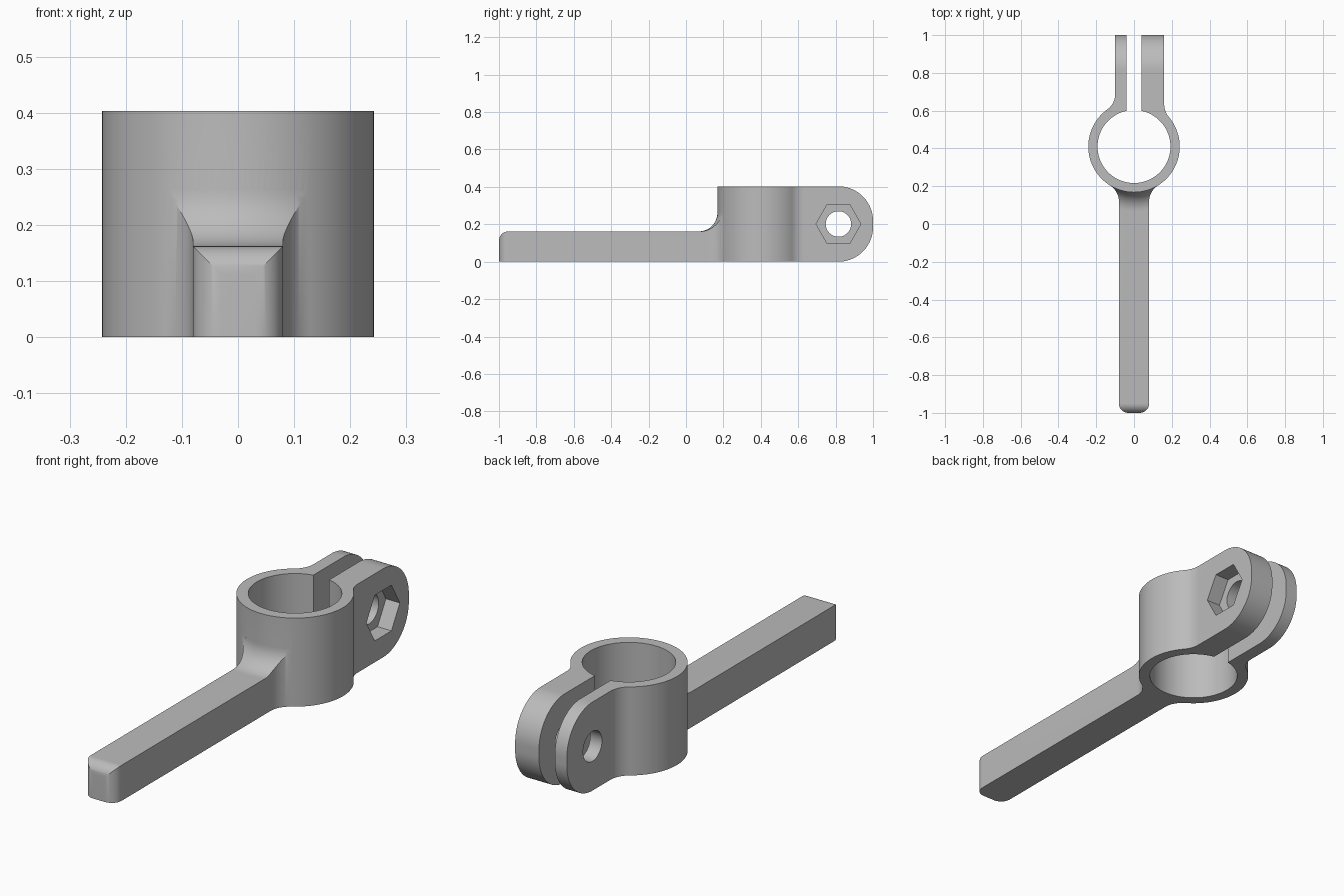
import bpy, bmesh
from math import radians, degrees, cos, sin, sqrt, atan2, pi
from mathutils import Matrix, Vector

cube = bpy.data.objects.get("Cube")
if cube:
    bpy.data.objects.remove(cube, do_unlink=True)

# Main dimensions
CY, R_OUT, R_IN, HEIGHT = 0.41, 0.242, 0.193, 0.403
FILLET, SLOT = 0.1, 0.04
BAR_W, BAR_H, BAR_R = 0.08, 0.162, 0.05
BOLT_Y, BOLT_Z, END_R = 0.815, 0.2015, 0.185

steel = bpy.data.materials.new("plain grey")
steel.use_nodes = True
GREY = (0.5, 0.5, 0.5, 1)
steel.diffuse_color = GREY
steel.node_tree.nodes["Principled BSDF"].inputs["Base Color"].default_value = GREY


def arc(cx, cy, r, a0, a1, n=16):
    """Points on an arc, angles in degrees."""
    steps = [radians(a0 + (a1 - a0) * i / n) for i in range(n + 1)]
    return [(cx + r * cos(a), cy + r * sin(a)) for a in steps]


def finish(name, bm):
    bmesh.ops.recalc_face_normals(bm, faces=bm.faces)
    mesh = bpy.data.meshes.new(name)
    bm.to_mesh(mesh)
    bm.free()
    mesh.materials.append(steel)
    obj = bpy.data.objects.new(name, mesh)
    bpy.context.collection.objects.link(obj)
    return obj


def prism(name, pts, lo, hi, side=False):
    """Extrude a plan outline (x, y) along z, or a side outline (y, z) along x."""
    bm = bmesh.new()
    place = (lambda p: (lo, p[0], p[1])) if side else (lambda p: (p[0], p[1], lo))
    face = bm.faces.new([bm.verts.new(place(p)) for p in pts])
    out = bmesh.ops.extrude_face_region(bm, geom=[face])
    verts = [g for g in out["geom"] if isinstance(g, bmesh.types.BMVert)]
    move = Vector((hi - lo, 0, 0)) if side else Vector((0, 0, hi - lo))
    bmesh.ops.translate(bm, verts=verts, vec=move)
    return finish(name, bm)


def lathe(name, profile, steps=128):
    """Turn a closed (radius, z) outline around the ring axis."""
    bm = bmesh.new()
    verts = [bm.verts.new((r, CY, z)) for r, z in profile]
    edges = [bm.edges.new((verts[i - 1], verts[i])) for i in range(len(verts))]
    bmesh.ops.spin(bm, geom=verts + edges, cent=(0, CY, 0), axis=(0, 0, 1),
                   angle=2 * pi, steps=steps)
    bmesh.ops.remove_doubles(bm, verts=bm.verts, dist=1e-5)
    return finish(name, bm)


def combine(obj, tool, operation):
    mod = obj.modifiers.new(operation.lower(), "BOOLEAN")
    mod.operation, mod.solver, mod.object = operation, "EXACT", tool
    bpy.context.view_layer.objects.active = obj
    bpy.ops.object.modifier_apply(modifier=mod.name)
    bpy.data.objects.remove(tool, do_unlink=True)


def blend(wall_x, back):
    """Fillet centre and its angle from the ring axis, next to a wall at wall_x."""
    cx = wall_x + FILLET
    dy = back * sqrt((R_OUT + FILLET) ** 2 - cx ** 2)
    return cx, CY + dy, degrees(atan2(dy, cx))


# Split ring with two ears, drawn as one plan outline
x1, y1, a1 = blend(0.16, 1)
x2, y2, a2 = blend(0.10, 1)
bore = degrees(atan2(sqrt(R_IN ** 2 - SLOT ** 2), SLOT))
outline = [(SLOT, 1.1), (0.16, 1.1)]
outline += arc(x1, y1, FILLET, 180, 180 + a1)
outline += arc(0, CY, R_OUT, a1, -180 - a2, 96)[1:]
outline += arc(-x2, y2, FILLET, -a2, 0)[1:]
outline += [(-0.10, 1.1), (-SLOT, 1.1)]
outline += arc(0, CY, R_IN, 180 - bore, 360 + bore, 96)
clamp = prism("clamp_lever", outline, -0.1, 0.5)

# Rounded ear ends
ends = [(0.1, HEIGHT), (0.1, 0)]
ends += arc(BOLT_Y, END_R, END_R, -90, 0, 24)
ends += arc(BOLT_Y, HEIGHT - END_R, END_R, 0, 90, 24)
combine(clamp, prism("ear_side", ends, -0.5, 0.5, True), "INTERSECT")

# Bolt hole through both ears, hexagonal nut pocket in the thick ear
hole = arc(BOLT_Y, BOLT_Z, 0.068, 0, 360, 48)[:-1]
combine(clamp, prism("bolt_hole", hole, -0.5, 0.5, True), "DIFFERENCE")
nut = arc(BOLT_Y, BOLT_Z, 0.12, 0, 360, 6)[:-1]
combine(clamp, prism("nut_pocket", nut, 0.09, 0.5, True), "DIFFERENCE")

# Handle bar, flaring into the ring at the sides
x3, y3, a3 = blend(BAR_W, -1)
half = arc(x3, y3, FILLET, 180 + a3, 180)
half += arc(BAR_W - BAR_R, BAR_R - 1, BAR_R, 0, -90)
bar = half + [(-x, y) for x, y in reversed(half)]
bar += arc(0, CY, 0.218, -119, -61, 24)
handle = prism("handle", bar, 0, 0.38)

# Flat top of the bar, sweeping up to the ring wall
sweep = [(1.6, 0.5), (0.2, 0.5), (0.2, BAR_H + FILLET)]
sweep += arc(R_OUT + FILLET, BAR_H + FILLET, FILLET, 180, 270)
sweep += [(1.6, BAR_H)]
combine(handle, lathe("top_sweep", sweep), "DIFFERENCE")

# Rounded tip of the bar
tip = arc(BAR_R - 1, BAR_H - BAR_R, BAR_R, 90, 180)
tip += [(-1.1, BAR_H - BAR_R), (-1.1, 0.5), (BAR_R - 1, 0.5)]
combine(handle, prism("tip_round", tip, -0.5, 0.5, True), "DIFFERENCE")

combine(clamp, handle, "UNION")

# Smooth curves, crisp edges
bpy.ops.object.select_all(action="DESELECT")
clamp.select_set(True)
bpy.context.view_layer.objects.active = clamp
bpy.ops.object.shade_smooth_by_angle(angle=radians(25))
